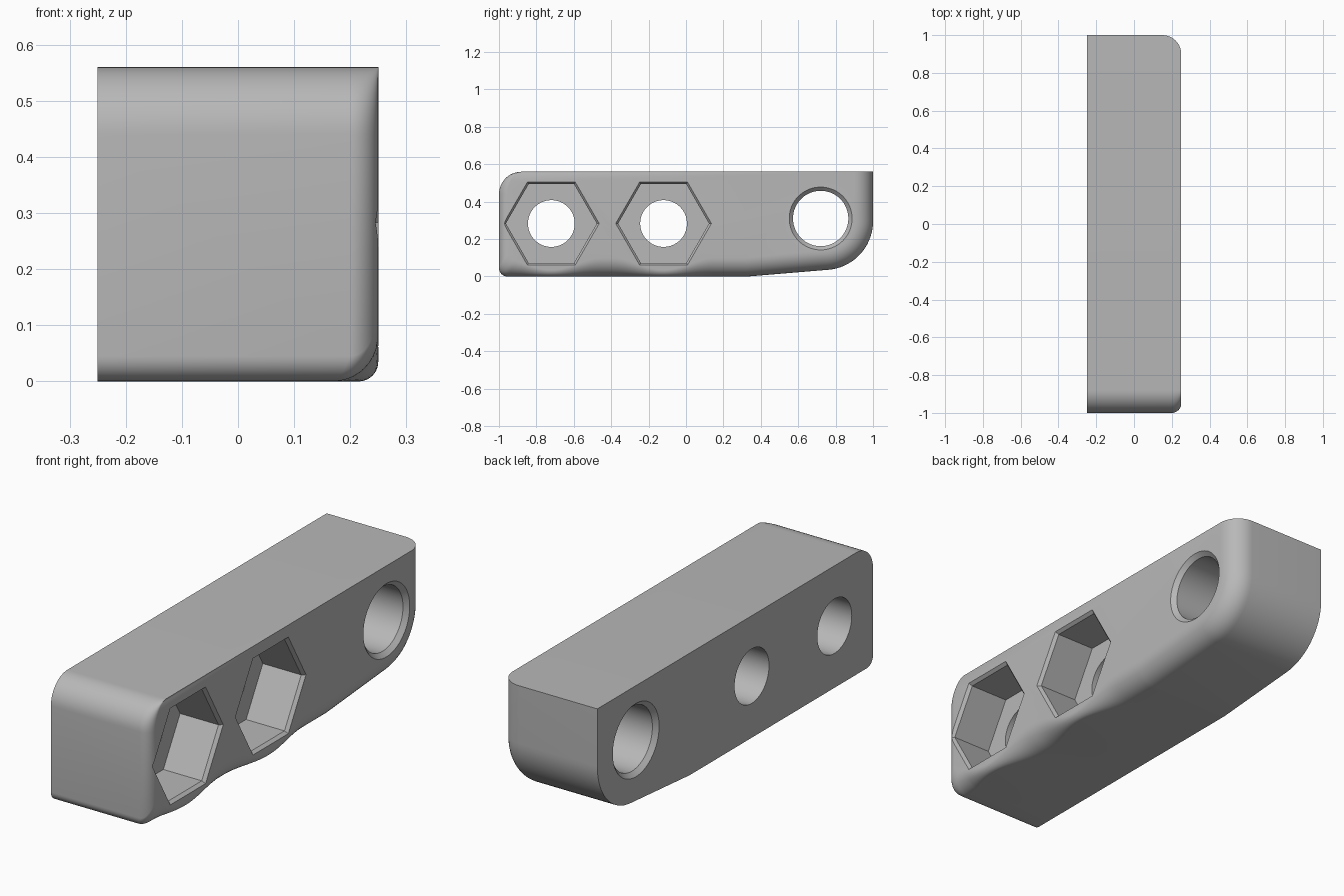
import bpy
import bmesh
from math import sin, cos, pi, radians

cube = bpy.data.objects.get("Cube")
if cube:
    bpy.data.objects.remove(cube, do_unlink=True)

HALF_W, HEIGHT = 0.25, 0.56
FRONT_R, EDGE_R = 0.05, 0.1          # fillets on the front and on the bottom/back
NUTS = (-0.72, -0.12)                # nut pocket positions along y
NUT_Z = 0.283

grey = bpy.data.materials.new("light_grey")
grey.use_nodes = True
colour = (0.48, 0.48, 0.48, 1)
grey.diffuse_color = colour
grey.node_tree.nodes["Principled BSDF"].inputs["Base Color"].default_value = colour


def make_object(name, bm):
    bmesh.ops.recalc_face_normals(bm, faces=bm.faces)
    mesh = bpy.data.meshes.new(name)
    bm.to_mesh(mesh)
    bm.free()
    mesh.materials.append(grey)
    obj = bpy.data.objects.new(name, mesh)
    bpy.context.collection.objects.link(obj)
    return obj


def loft(name, rings):
    """Skin a list of equal-length rings and cap both ends."""
    bm = bmesh.new()
    loops = [[bm.verts.new(p) for p in ring] for ring in rings]
    for a, b in zip(loops, loops[1:]):
        for i in range(len(a)):
            j = (i + 1) % len(a)
            bm.faces.new((a[i], a[j], b[j], b[i]))
    bm.faces.new(loops[0])
    bm.faces.new(loops[-1])
    return make_object(name, bm)


def bottom_radius(y):
    """Bottom fillet tightens beneath each nut pocket."""
    r = EDGE_R
    for c in NUTS:
        d = abs(y - c) / 0.28
        if d < 1:
            r -= 0.065 * cos(d * pi / 2) ** 2
    return r


def block_ring(t, x_fixed=None):
    """Side outline of the block at angle t through the edge fillet."""
    k = 1 - cos(t)
    ring = []

    def add(y, z, r):
        x = HALF_W - r * (1 - sin(t)) if x_fixed is None else x_fixed
        ring.append((x, y, z))

    # rounded upper front
    for i in range(13):
        a = pi / 2 * (1 - i / 12)
        add(-0.88 - (0.12 - FRONT_R * k) * cos(a), 0.44 + 0.12 * sin(a), FRONT_R)
    # small lower front corner
    rc, rb = 0.045, bottom_radius(-0.9)
    for i in range(9):
        a = pi / 2 * i / 8
        add(-1 + FRONT_R * k + rc * (1 - cos(a)), rb * k + rc * (1 - sin(a)),
            FRONT_R + (rb - FRONT_R) * i / 8)
    # underside
    for i in range(61):
        y = -0.88 + 1.21 * i / 60
        r = bottom_radius(y)
        add(y, r * k, r)
    # sloped underside running into the large back curve
    for i in range(19):
        a = radians(-85 + 85 * i / 18)
        rr = 0.26 - EDGE_R * k
        add(0.74 + rr * cos(a), 0.295 + rr * sin(a), EDGE_R)
    add(1 - EDGE_R * k, HEIGHT, EDGE_R)
    return ring


def turned_cutter(name, y, z, sides, sections):
    """Cutter along x from (x, radius) sections."""
    rings = [[(x, y + r * cos(2 * pi * i / sides), z + r * sin(2 * pi * i / sides))
              for i in range(sides)] for x, r in sections]
    obj = loft(name, rings)
    obj.hide_render = True
    return obj


STEPS = 10
rings = [block_ring(0, -HALF_W)]
rings += [block_ring(pi / 2 * s / STEPS) for s in range(STEPS + 1)]
# the fillet sweeps from the side walls (t = 0 offset) up to the flat face
block = loft("clamp_block", rings)

# nut pockets, bolt holes and the chamfered through hole
cutters = []
for y in NUTS:
    cutters.append(turned_cutter("nut_pocket_cutter", y, NUT_Z, 6,
                                 [(0.04, 0.243), (0.235, 0.243), (0.25, 0.256), (0.28, 0.282)]))
    cutters.append(turned_cutter("bolt_hole_cutter", y, NUT_Z, 64,
                                 [(-0.3, 0.125), (0.15, 0.125)]))
cutters.append(turned_cutter("through_hole_cutter", 0.72, 0.31, 64,
                             [(-0.3, 0.218), (-0.23, 0.148), (0.23, 0.148), (0.3, 0.218)]))

bpy.context.view_layer.objects.active = block
for cutter in cutters:
    mod = block.modifiers.new("cut", "BOOLEAN")
    mod.operation = "DIFFERENCE"
    mod.solver = "EXACT"
    mod.object = cutter
    bpy.ops.object.modifier_apply(modifier=mod.name)
    bpy.data.objects.remove(cutter, do_unlink=True)

bpy.ops.object.select_all(action="DESELECT")
block.select_set(True)
bpy.ops.object.shade_smooth_by_angle(angle=radians(30))
